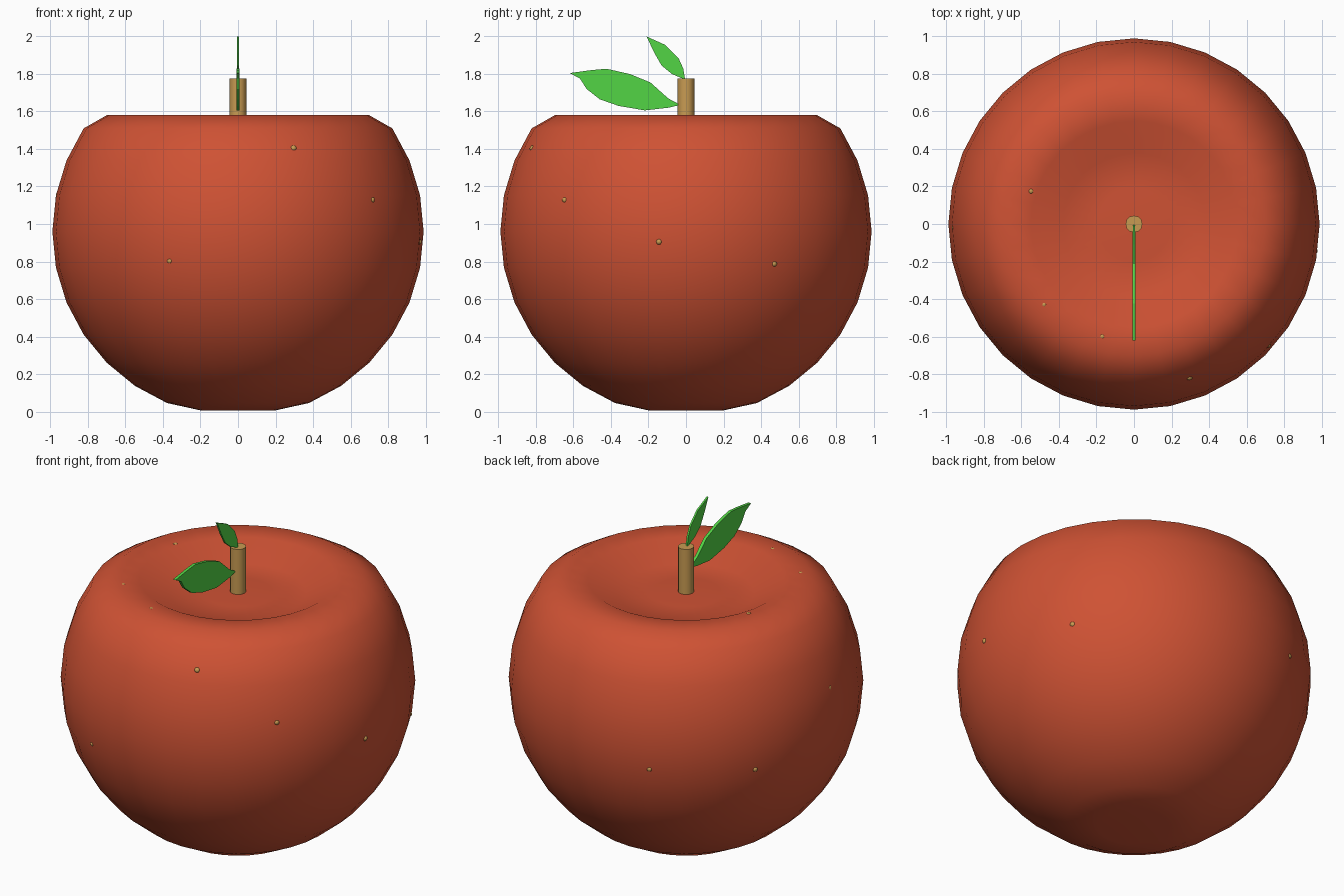
import bpy, bmesh, math
from mathutils import Vector

if "Cube" in bpy.data.objects:
    bpy.data.objects.remove(bpy.data.objects["Cube"])


def material(name, rgb):
    m = bpy.data.materials.new(name)
    m.diffuse_color = (*rgb, 1)
    m.use_nodes = True
    m.node_tree.nodes["Principled BSDF"].inputs["Base Color"].default_value = m.diffuse_color
    return m


RED = material("apple red", (0.62, 0.084, 0.034))
GREEN = material("leaf green", (0.085, 0.66, 0.06))
TAN = material("stem tan", (0.58, 0.33, 0.085))


def finish(bm, name, mat, smooth):
    bmesh.ops.recalc_face_normals(bm, faces=bm.faces[:])
    for f in bm.faces:
        f.smooth = smooth
    mesh = bpy.data.meshes.new(name)
    bm.to_mesh(mesh)
    bm.free()
    mesh.materials.append(mat)
    ob = bpy.data.objects.new(name, mesh)
    bpy.context.collection.objects.link(ob)
    return ob


def lathe(name, profile, sides, mat):
    """Revolve (radius, z) points; radius 0 makes a pole."""
    bm = bmesh.new()
    rings = []
    for r, z in profile:
        if r == 0:
            rings.append([bm.verts.new((0, 0, z))] * sides)
        else:
            rings.append([bm.verts.new((r * math.cos(2 * math.pi * i / sides),
                                        r * math.sin(2 * math.pi * i / sides), z))
                          for i in range(sides)])
    for a, b in zip(rings, rings[1:]):
        for i in range(sides):
            j = (i + 1) % sides
            bm.faces.new(list(dict.fromkeys((a[i], a[j], b[j], b[i]))))
    return finish(bm, name, mat, True)


# Apple body: a 32-sided sphere with a sunken top and a dimpled base
R, CZ = 0.99, 0.96
body = [(0, 0.04), (0.195, 0.005)]
for k in range(2, 13):
    a = math.pi * k / 16
    body.append((R * math.sin(a), min(CZ - R * math.cos(a), 1.58)))
body += [(0.55, 1.575), (0.38, 1.49), (0.195, 1.49), (0, 1.50)]
lathe("apple_body", body, 32, RED)

# Stem
stem = lathe("stem", [(0, 1.46), (0.045, 1.46), (0.045, 1.775), (0, 1.775)], 12, TAN)
bpy.context.view_layer.objects.active = stem
stem.select_set(True)
bpy.ops.object.shade_smooth_by_angle(angle=math.radians(40))


# Leaves: thin upright plates in the y-z plane
def leaf(name, outline, thick):
    bm = bmesh.new()
    face = bm.faces.new([bm.verts.new((-thick / 2, y, z)) for y, z in outline])
    ext = bmesh.ops.extrude_face_region(bm, geom=[face], use_keep_orig=True)
    moved = [v for v in ext["geom"] if isinstance(v, bmesh.types.BMVert)]
    bmesh.ops.translate(bm, verts=moved, vec=(thick, 0, 0))
    finish(bm, name, GREEN, False)


leaf("large_leaf", [(-0.62, 1.805), (-0.51, 1.82), (-0.425, 1.828), (-0.30, 1.80),
                    (-0.19, 1.755), (-0.095, 1.67), (-0.03, 1.635), (-0.095, 1.62),
                    (-0.22, 1.606), (-0.36, 1.63), (-0.46, 1.665), (-0.53, 1.72),
                    (-0.565, 1.775)], 0.018)
leaf("small_leaf", [(-0.21, 2.0), (-0.11, 1.955), (-0.04, 1.885), (-0.015, 1.83),
                    (-0.005, 1.77), (-0.075, 1.80), (-0.13, 1.845), (-0.17, 1.915)], 0.011)

# Tiny pale specks sunk into the skin
specks = [(0.30, -0.83, 1.41), (0.72, -0.65, 1.13), (-0.37, -0.91, 0.80),
          (0.97, -0.145, 0.905), (0.85, 0.475, 0.785), (-0.38, 0.90, 0.845),
          (-0.83, 0.51, 0.815), (-0.97, -0.02, 1.155)]
bm = bmesh.new()
for p in specks:
    d = (Vector(p) - Vector((0, 0, CZ))).normalized()
    ball = bmesh.ops.create_icosphere(bm, subdivisions=2, radius=0.017)
    bmesh.ops.translate(bm, verts=ball["verts"], vec=Vector((0, 0, CZ)) + d * 0.975)
# Specks on the flat top shoulder
for p in [(-0.55, 0.175, 1.565), (-0.48, -0.43, 1.565), (-0.17, -0.60, 1.565)]:
    ball = bmesh.ops.create_icosphere(bm, subdivisions=2, radius=0.017)
    bmesh.ops.translate(bm, verts=ball["verts"], vec=p)
finish(bm, "skin_specks", TAN, True)
